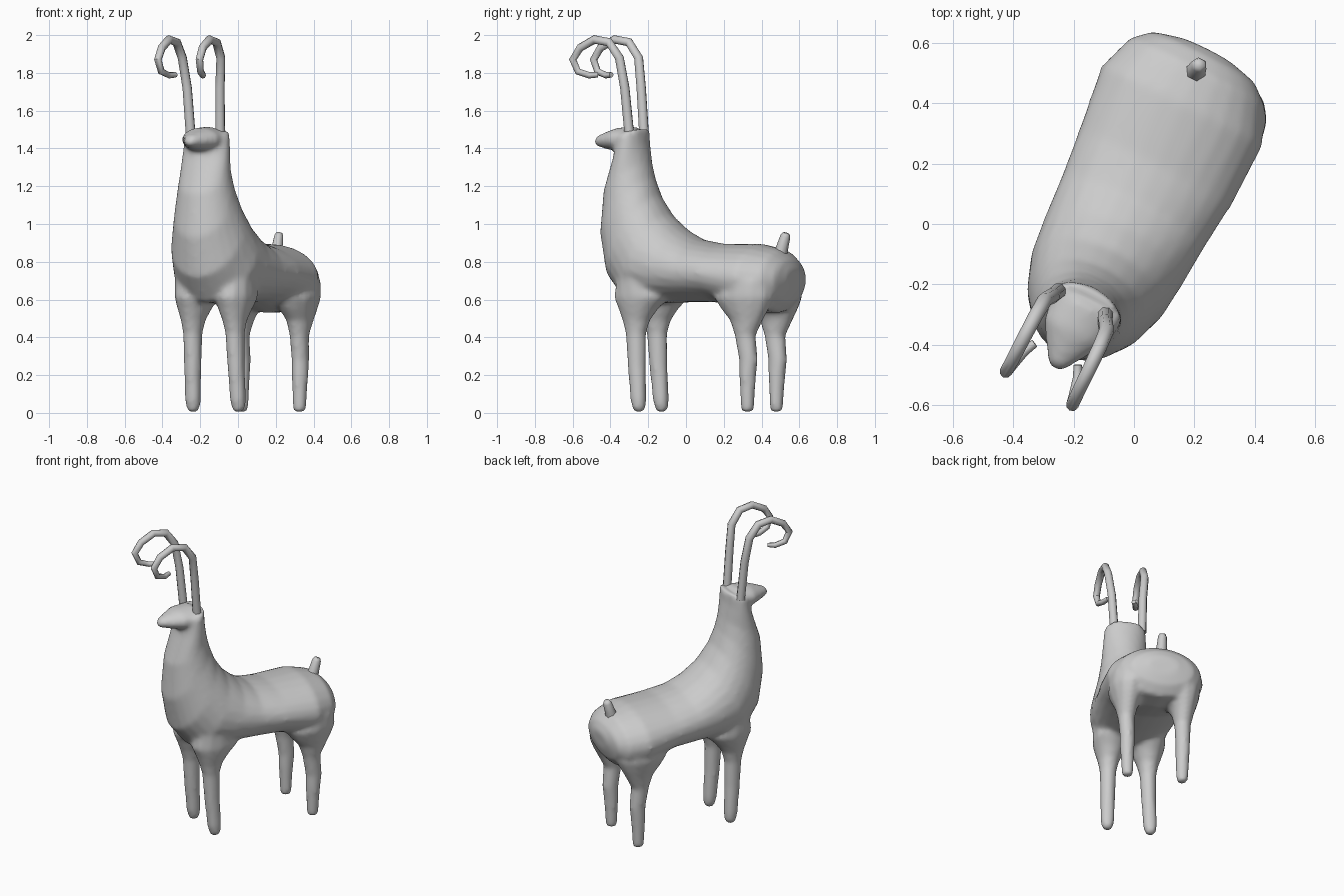
import bpy, bmesh, math
from mathutils import Vector, Matrix

# Whole animal is turned on its vertical axis
PLACE = Matrix.Translation((-0.023, 0, 0)) @ Matrix.Rotation(-math.atan(0.5), 4, 'Z')

grey = bpy.data.materials.new("light_grey")
grey.diffuse_color = (0.6, 0.6, 0.6, 1)


def add_loft(bm, rings):
    """Skin a list of equal rings and close both ends."""
    loops = [[bm.verts.new(p) for p in r] for r in rings]
    n = len(loops[0])
    for a, b in zip(loops, loops[1:]):
        for i in range(n):
            bm.faces.new((a[i], a[(i + 1) % n], b[(i + 1) % n], b[i]))
    bm.faces.new(loops[0][::-1])
    bm.faces.new(loops[-1])


def slice_ring(y0, z0, y1, z1, w, x=0, n=24):
    """Oval across the body from a lower point to an upper point, half width w."""
    lo, hi = Vector((x, y0, z0)), Vector((x, y1, z1))
    mid, half = (lo + hi) / 2, (hi - lo) / 2
    return [mid + half * math.sin(t) + Vector((w * math.cos(t), 0, 0))
            for t in (2 * math.pi * i / n for i in range(n))]


def flat_ring(x, y, z, rx, ry, n=12):
    return [(x + rx * math.cos(2 * math.pi * i / n),
             y + ry * math.sin(2 * math.pi * i / n), z) for i in range(n)]


def tube_rings(path, n=8):
    """Rings along a path of (x, y, z, radius)."""
    pts = [Vector(p[:3]) for p in path]
    rings = []
    for i, p in enumerate(pts):
        d = (pts[min(i + 1, len(pts) - 1)] - pts[max(i - 1, 0)]).normalized()
        side = (Vector((1, 0, 0)) - d * d.x).normalized()
        up = d.cross(side)
        rings.append([p + path[i][3] * (side * math.cos(t) + up * math.sin(t))
                      for t in (2 * math.pi * k / n for k in range(n))])
    return rings


def finish(bm, name):
    bmesh.ops.recalc_face_normals(bm, faces=bm.faces)
    me = bpy.data.meshes.new(name)
    bm.to_mesh(me)
    bm.free()
    me.materials.append(grey)
    ob = bpy.data.objects.new(name, me)
    bpy.context.collection.objects.link(ob)
    ob.matrix_world = PLACE
    bpy.context.view_layer.objects.active = ob
    bpy.ops.object.select_all(action='DESELECT')
    ob.select_set(True)
    return ob


bm = bmesh.new()

# Trunk and neck: one sweep from rump to crown
trunk = [(0.625, 0.65, 0.64, 0.76, 0.09, -0.02), (0.60, 0.585, 0.615, 0.815, 0.19, -0.02),
         (0.55, 0.53, 0.56, 0.865, 0.25, -0.018), (0.42, 0.53, 0.44, 0.895, 0.298, -0.012),
         (0.20, 0.585, 0.22, 0.895, 0.282), (0.02, 0.585, 0.08, 0.92, 0.265),
         (-0.17, 0.58, -0.01, 0.97, 0.255), (-0.33, 0.585, -0.10, 1.05, 0.242),
         (-0.44, 0.72, -0.165, 1.15, 0.208), (-0.485, 0.93, -0.20, 1.25, 0.168),
         (-0.47, 1.16, -0.218, 1.33, 0.142),
         (-0.41, 1.34, -0.235, 1.43, 0.134), (-0.385, 1.46, -0.24, 1.51, 0.126)]
add_loft(bm, [slice_ring(*r) for r in trunk])

# Snout: short blunt wedge
snout = [(-0.30, 1.385, -0.30, 1.515, 0.115), (-0.40, 1.385, -0.40, 1.51, 0.108),
         (-0.46, 1.395, -0.46, 1.49, 0.072), (-0.535, 1.415, -0.53, 1.465, 0.026)]
add_loft(bm, [slice_ring(*r) for r in snout])

# Legs: (x, y, z, radius across, radius along), mirrored
front_leg = [(0.11, -0.20, 0.82, 0.06, 0.06), (0.118, -0.215, 0.70, 0.105, 0.13),
             (0.118, -0.205, 0.61, 0.105, 0.155), (0.120, -0.222, 0.55, 0.086, 0.11),
             (0.123, -0.233, 0.49, 0.064, 0.076), (0.125, -0.234, 0.42, 0.051, 0.055),
             (0.128, -0.228, 0.25, 0.046, 0.049), (0.133, -0.215, 0.07, 0.043, 0.043),
             (0.134, -0.212, 0.025, 0.036, 0.036), (0.134, -0.212, 0.002, 0.022, 0.022)]
rear_leg = [(0.13, 0.43, 0.80, 0.08, 0.08), (0.155, 0.445, 0.70, 0.125, 0.14),
            (0.168, 0.425, 0.61, 0.115, 0.17), (0.172, 0.433, 0.55, 0.092, 0.135),
            (0.176, 0.443, 0.49, 0.068, 0.092), (0.176, 0.436, 0.41, 0.051, 0.057),
            (0.173, 0.454, 0.28, 0.046, 0.052), (0.173, 0.449, 0.20, 0.045, 0.046),
            (0.171, 0.447, 0.03, 0.036, 0.036), (0.171, 0.447, 0.004, 0.030, 0.030)]
for leg, shift in ((front_leg, 0), (rear_leg, -0.005)):
    for s in (1, -1):
        add_loft(bm, [flat_ring(s * x + shift, y, z, rx, ry) for x, y, z, rx, ry in leg])

# Fuse into one soft skin
body = finish(bm, "body")
fuse = body.modifiers.new("fuse", 'REMESH')
fuse.mode = 'VOXEL'
fuse.voxel_size = 0.014
fuse.use_smooth_shade = True
soft = body.modifiers.new("soften", 'SMOOTH')
soft.factor, soft.iterations = 0.5, 8

# Horns: thin tubes rising and curling forward
curl = [(0.087, -0.300, 1.47, 0.027), (0.097, -0.322, 1.72, 0.026),
        (0.114, -0.346, 1.88, 0.025), (0.118, -0.405, 1.962, 0.024),
        (0.120, -0.490, 1.977, 0.023), (0.121, -0.575, 1.933, 0.022),
        (0.123, -0.617, 1.870, 0.021), (0.116, -0.590, 1.807, 0.019),
        (0.100, -0.530, 1.787, 0.017), (0.080, -0.490, 1.790, 0.014)]
for s, name in ((1, "left_horn"), (-1, "right_horn")):
    bm = bmesh.new()
    add_loft(bm, tube_rings([(s * x - 0.017, y, z, r) for x, y, z, r in curl]))
    finish(bm, name)
    bpy.ops.object.shade_smooth_by_angle(angle=math.radians(50))

# Tail: small upright stub
bm = bmesh.new()
add_loft(bm, tube_rings([(-0.022, 0.535, 0.80, 0.042), (-0.022, 0.56, 0.88, 0.032),
                         (-0.022, 0.577, 0.935, 0.027), (-0.022, 0.583, 0.952, 0.018)], 6))
finish(bm, "tail")
bpy.ops.object.shade_smooth_by_angle(angle=math.radians(70))
